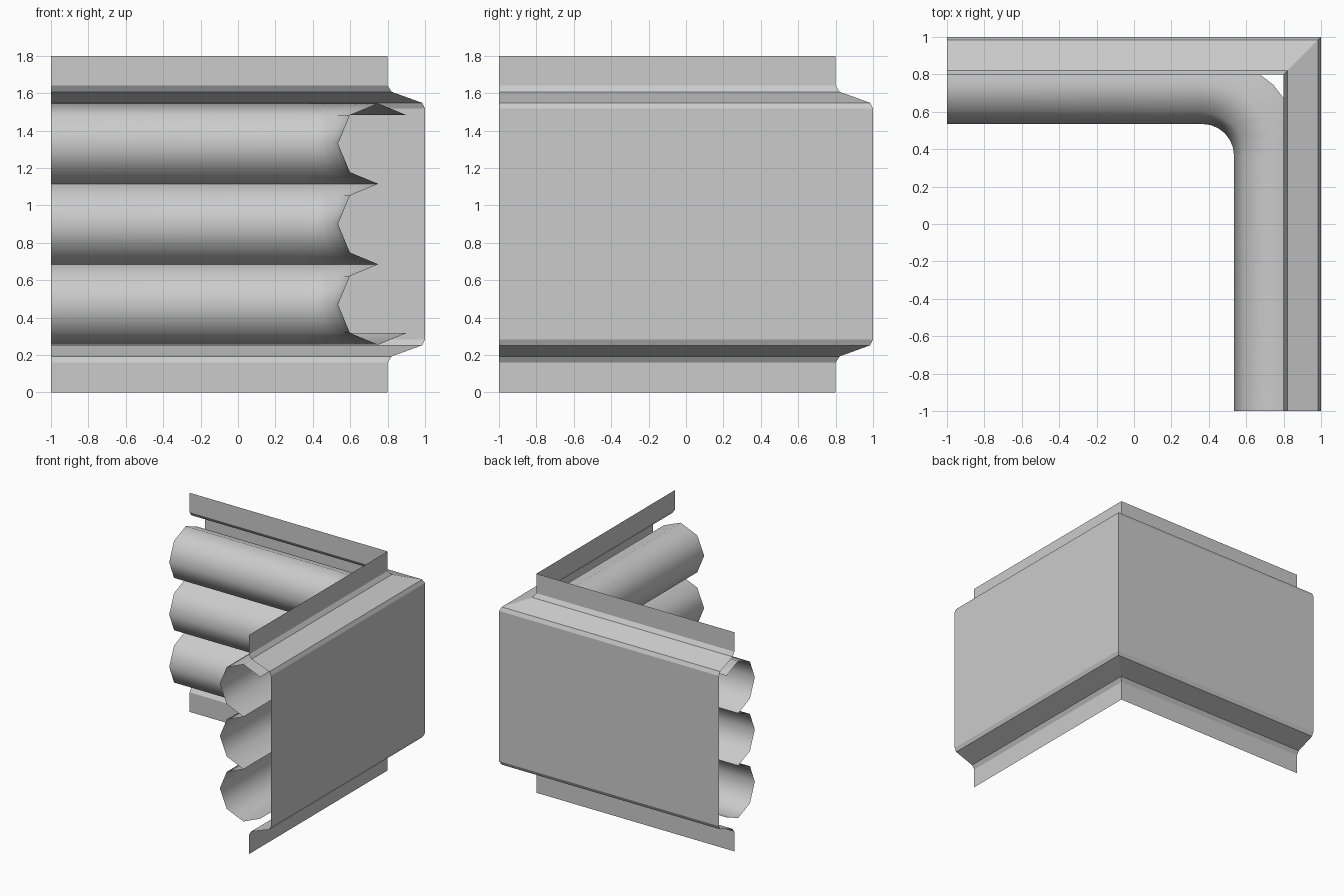
import bpy, bmesh
from math import sin, cos, radians

if "Cube" in bpy.data.objects:
    bpy.data.objects.remove(bpy.data.objects["Cube"])


def sweep(name, profile, path, flip=False, angle=None):
    """Sweep an open (offset, height) profile along an L path given per offset."""
    bm = bmesh.new()
    rows = [[bm.verts.new((x, y, z)) for x, y in path(d)] for d, z in profile]
    for low, high in zip(rows, rows[1:]):
        for j in range(len(low) - 1):
            quad = [low[j], low[j + 1], high[j + 1], high[j]]
            bm.faces.new(quad[::-1] if flip else quad)
    mesh = bpy.data.meshes.new(name)
    bm.to_mesh(mesh)
    bm.free()
    if angle:
        mesh.shade_smooth()
        mesh.set_sharp_from_angle(angle=radians(angle))
    obj = bpy.data.objects.new(name, mesh)
    bpy.context.collection.objects.link(obj)
    return obj


def mitred(d):
    return [(-1, d), (d, d), (d, -1)]


def rounded(d, c=0.365, steps=6):
    arc = [radians(90 - 90 * i / steps) for i in range(steps + 1)]
    r = d - c
    return [(-1, d)] + [(c + r * cos(a), c + r * sin(a)) for a in arc] + [(d, -1)]


# Outer sheet wall: flange, bevelled step and flat panel, mirrored about mid height
half = [(0.8, 0), (0.8, 0.16), (0.822, 0.193), (0.985, 0.252), (1, 0.283)]
wall = half + [(d, 1.8 - z) for d, z in reversed(half)]
sweep("corner_wall", wall, mitred, flip=True)

# Inner ribs: three stacked half octagons with a short return lip at each end
R, X = 0.215, 0.75
k = R * cos(radians(45))
ribs = [(X + k, 0.9 - 2 * R - k)]
for n in (-1, 0, 1):
    cz = 0.9 + n * 2 * R
    for i in range(0 if n == -1 else 1, 5):
        a = radians(-90 + 45 * i)
        ribs.append((X - R * cos(a), cz + R * sin(a)))
ribs.append((X + k, 0.9 + 2 * R + k))
sweep("ribbed_lining", ribs, rounded, angle=50)
